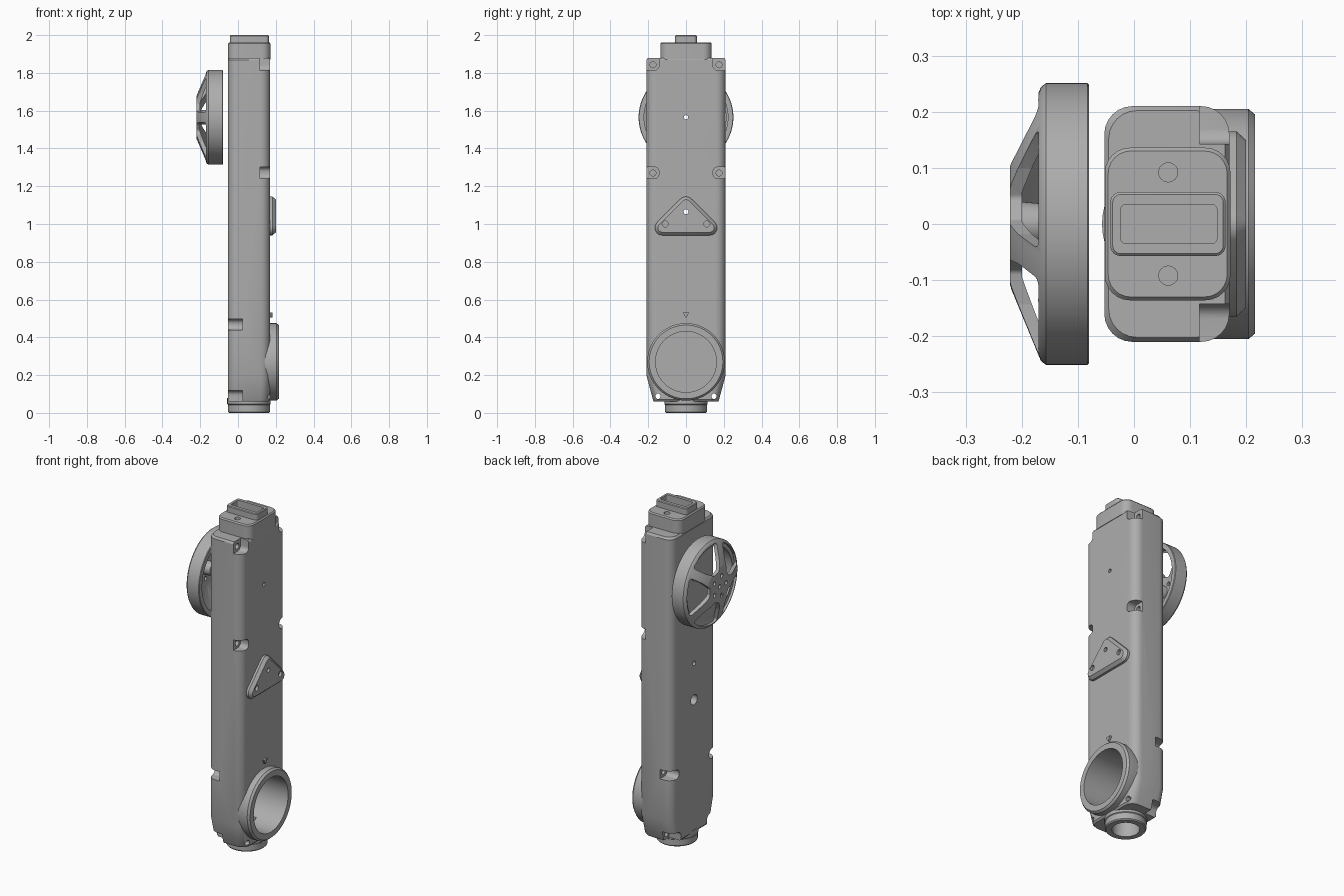
import bpy, bmesh
from math import cos, sin, pi, atan2, radians

old = bpy.data.objects.get("Cube")
if old:
    bpy.data.objects.remove(old, do_unlink=True)

grey = bpy.data.materials.new("satin_grey")
grey.use_nodes = True
grey.diffuse_color = (0.42, 0.42, 0.42, 1)
grey.node_tree.nodes["Principled BSDF"].inputs["Base Color"].default_value = (0.42, 0.42, 0.42, 1)


# Outlines -------------------------------------------------------------
def rounded(corners, r, seg=6):
    """Anticlockwise convex polygon grown outwards by r, with round corners."""
    n, pts = len(corners), []
    for i, (u, v) in enumerate(corners):
        pu, pv = corners[i - 1]
        nu, nv = corners[(i + 1) % n]
        a = atan2(-(u - pu), v - pv)
        turn = (atan2(-(nu - u), nv - v) - a) % (2 * pi)
        for k in range(seg + 1):
            t = a + turn * k / seg
            pts.append((u + r * cos(t), v + r * sin(t)))
    return pts


def rect(u0, u1, v0, v1, r):
    return rounded([(u0 + r, v0 + r), (u1 - r, v0 + r), (u1 - r, v1 - r), (u0 + r, v1 - r)], r)


def disc(u, v, r, n=48):
    return [(u + r * cos(2 * pi * k / n), v + r * sin(2 * pi * k / n)) for k in range(n)]


# Solids ---------------------------------------------------------------
def skin(name, rings, closed=False):
    bm = bmesh.new()
    loops = [[bm.verts.new(p) for p in ring] for ring in rings]
    n = len(loops[0])
    pairs = list(zip(loops, loops[1:]))
    if closed:
        pairs.append((loops[-1], loops[0]))
    else:
        bm.faces.new(loops[0])
        bm.faces.new(loops[-1])
    for a, b in pairs:
        for i in range(n):
            j = (i + 1) % n
            bm.faces.new((a[i], a[j], b[j], b[i]))
    bmesh.ops.recalc_face_normals(bm, faces=bm.faces)
    mesh = bpy.data.meshes.new(name)
    bm.to_mesh(mesh)
    bm.free()
    mesh.materials.append(grey)
    ob = bpy.data.objects.new(name, mesh)
    bpy.context.scene.collection.objects.link(ob)
    return ob


def loft(name, axis, levels):
    """Levels are (position along axis, outline); outlines are (y, z) or (x, y)."""
    if axis == "x":
        return skin(name, [[(w, u, v) for u, v in o] for w, o in levels])
    return skin(name, [[(u, v, w) for u, v in o] for w, o in levels])


def cutter(axis, a, b, outline):
    return loft("cutter", axis, [(a, outline), (b, outline)])


def cut(ob, cutters):
    bpy.context.view_layer.objects.active = ob
    for c in cutters:
        mod = ob.modifiers.new("cut", "BOOLEAN")
        mod.operation, mod.solver, mod.object = "DIFFERENCE", "EXACT", c
        bpy.ops.object.modifier_apply(modifier=mod.name)


# Housing parts --------------------------------------------------------
def body_section(half, inset=0):
    return rect(-0.053 + inset, 0.17 - inset, -half, half, 0.05)


body = loft("arm_body", "z", [
    (0.06, body_section(0.17, 0.008)), (0.07, body_section(0.175)), (0.2, body_section(0.21)),
    (1.868, body_section(0.21)), (1.88, body_section(0.202, 0.008))])
neck = loft("top_neck", "z", [
    (1.87, rect(-0.052, 0.172, -0.136, 0.136, 0.045)),
    (1.955, rect(-0.052, 0.172, -0.136, 0.136, 0.045)),
    (1.962, rect(-0.046, 0.166, -0.13, 0.13, 0.04))])
plug = loft("top_connector", "z", [
    (1.95, rect(-0.042, 0.163, -0.057, 0.057, 0.018)),
    (1.996, rect(-0.042, 0.163, -0.057, 0.057, 0.018)),
    (2.0, rect(-0.038, 0.159, -0.053, 0.053, 0.015))])
flange = loft("joint_flange", "x", [
    (0.07, disc(0, 0.27, 0.19, 80)), (0.12, disc(0, 0.27, 0.205, 80)),
    (0.204, disc(0, 0.27, 0.205, 80)), (0.216, disc(0, 0.27, 0.195, 80))])
boss = loft("bottom_boss", "z", [
    (0.0, disc(0.058, 0, 0.106)), (0.006, disc(0.058, 0, 0.111)),
    (0.042, disc(0.058, 0, 0.111)), (0.046, disc(0.058, 0, 0.115)), (0.08, disc(0.058, 0, 0.115))])

# Triangular mounting plate and pointer mark
tri = [(-0.125, 0.98), (0.125, 0.98), (0, 1.105)]
plate = loft("mounting_plate", "x", [
    (0.16, rounded(tri, 0.04)), (0.183, rounded(tri, 0.04)), (0.2, rounded(tri, 0.024))])
mark = [(-0.014, 0.53), (0, 0.506), (0.014, 0.53)]
pointer = loft("pointer_mark", "x", [(0.165, rounded(mark, 0.002, 2)), (0.183, rounded(mark, 0.002, 2))])

# Bores, slot and through holes
bore = cutter("x", -0.03, 0.3, disc(0, 0.27, 0.161, 80))
bottom_bore = cutter("z", -0.1, 0.2, disc(0.058, 0, 0.075))
slot = cutter("z", 1.9, 2.1, rect(-0.024, 0.148, -0.035, 0.035, 0.01))
neck_holes = [cutter("z", 1.92, 2.1, disc(0.061, s * 0.092, 0.017, 24)) for s in (1, -1)]
axle_hole = cutter("x", -0.15, 0.3, disc(0, 1.565, 0.011, 20))
plate_hole = cutter("x", -0.15, 0.3, disc(0, 1.065, 0.013, 20))
rear_hole = cutter("x", -0.15, 0.05, disc(0, 0.85, 0.03, 28))
plate_screws = [cutter("x", 0.185, 0.3, disc(s * 0.11, 1.0, 0.016, 20)) for s in (1, -1)]

# Screw pockets on the long corners
pockets = []
for s in (1, -1):
    def pocket(x0, x1, inner, z0, z1):
        u = sorted((s * inner, s * 0.3))
        return cutter("x", x0, x1, rect(*u, z0, z1, 0.026))

    pockets += [pocket(0.117, 0.3, 0.143, 1.24, 1.302), pocket(0.117, 0.3, 0.143, 1.813, 2.0),
                pocket(-0.2, 0.025, 0.14, 0.44, 0.496), pocket(-0.2, 0.025, 0.122, -0.1, 0.118),
                cutter("x", 0.07, 0.2, disc(s * 0.175, 1.27, 0.016, 20)),
                cutter("x", 0.07, 0.2, disc(s * 0.175, 1.843, 0.016, 20)),
                cutter("x", -0.1, 0.07, disc(s * 0.175, 0.468, 0.014, 20)),
                cutter("x", -0.1, 0.3, disc(s * 0.148, 0.088, 0.014, 20))]

cut(body, [bore, bottom_bore, axle_hole, plate_hole, rear_hole] + pockets)
cut(neck, [slot] + neck_holes)
cut(plug, [slot])
cut(flange, [bore])
cut(boss, [bottom_bore])
cut(plate, [plate_hole] + plate_screws)

# Wheel: turned rim and dished face, then five petal openings ------------
HUB_Z = 1.565
profile = [(-0.08, 0.248), (-0.083, 0.251), (-0.157, 0.251), (-0.166, 0.244), (-0.218, 0.118),
           (-0.221, 0.108), (-0.221, 0.012), (-0.2, 0.012), (-0.2, 0.1), (-0.152, 0.222), (-0.08, 0.222)]
wheel = skin("spoked_wheel", [[(x, u, v) for u, v in disc(0, HUB_Z, r, 80)] for x, r in profile], True)
petals = []
for k in range(5):
    def polar(r, deg):
        a = radians(deg + 72 * k)
        return (r * cos(a), HUB_Z + r * sin(a))

    outline = [polar(0.105, 8), polar(0.105, -8), polar(0.15, -20)]
    outline += [polar(0.22, d) for d in (-25, -12, 0, 12, 25)] + [polar(0.15, 20)]
    petals.append(cutter("x", -0.3, -0.156, rounded(outline, 0.014)))
    petals.append(cutter("x", -0.3, -0.19, disc(*polar(0.06, 36), 0.012, 16)))
cut(wheel, petals)
hub = skin("wheel_hub", [[(x, u, v) for u, v in disc(0, HUB_Z, r, 40)] for x, r in
                         [(-0.205, 0.04), (-0.205, 0.012), (-0.16, 0.012), (-0.16, 0.036)]], True)

# Remove the cutting tools and finish the shading
for ob in [o for o in bpy.data.objects if o.name.startswith("cutter")]:
    bpy.data.objects.remove(ob, do_unlink=True)
bpy.ops.object.select_all(action="DESELECT")
for ob in (body, neck, plug, flange, boss, plate, pointer, wheel, hub):
    ob.select_set(True)
    bpy.context.view_layer.objects.active = ob
bpy.ops.object.shade_smooth_by_angle(angle=radians(30))
